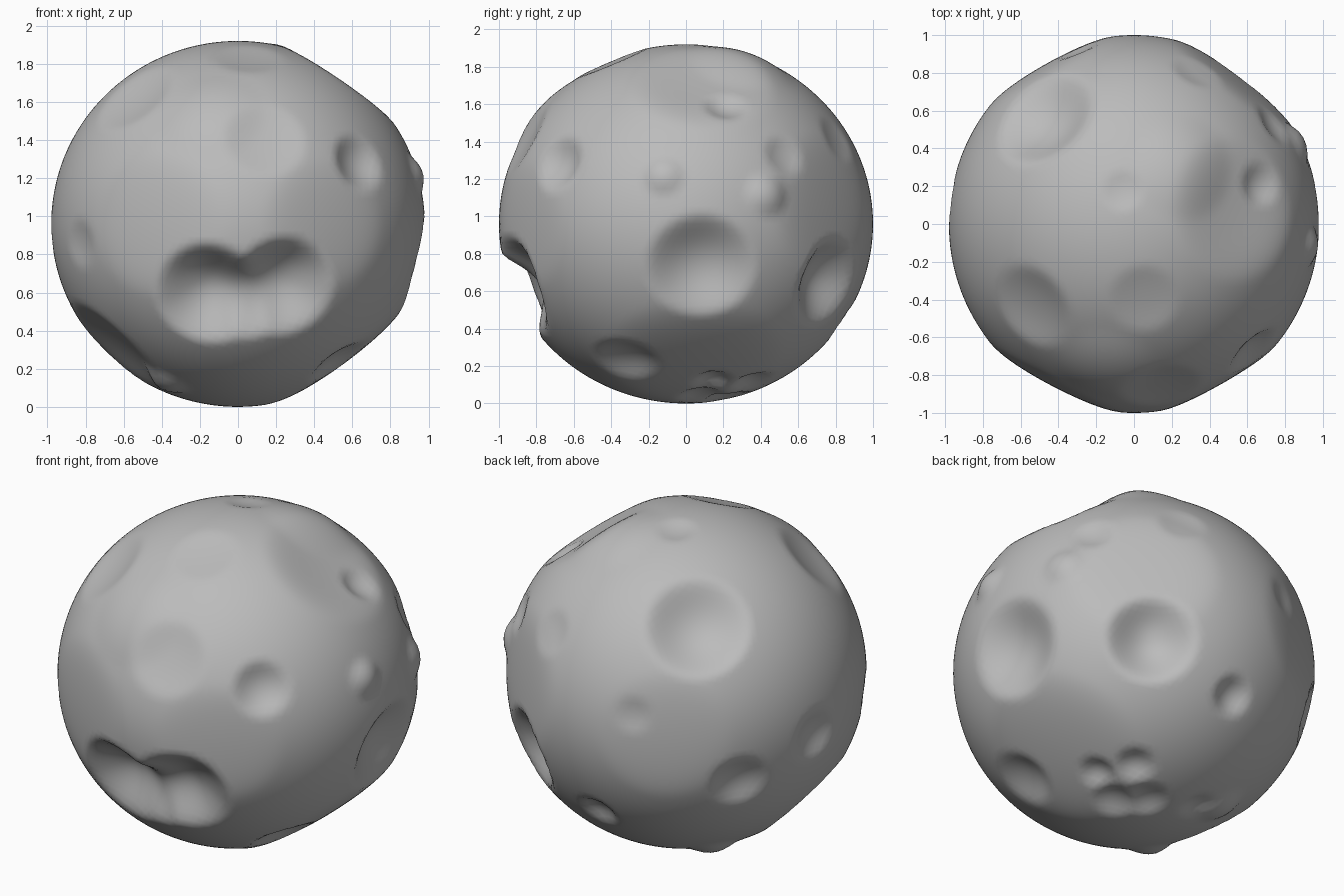
import bpy
import bmesh
from mathutils import Vector

if "Cube" in bpy.data.objects:
    bpy.data.objects.remove(bpy.data.objects["Cube"], do_unlink=True)

# Each entry: direction from the centre, radius, depth (negative = raised)
FLATS = [
    ((.53, .08, .76), .39, .065),
    ((.55, .04, -.73), .48, .05),
    ((.57, .76, .1), .42, .045),
    ((-.46, .85, .05), .38, .03),
    ((-.43, -.84, 0), .4, .035),
    ((.47, -.85, 0), .36, .03),
]
CRATERS = [
    # front mouth-like hollow
    ((-.15, -.85, -.37), .29, .19),
    ((.04, -.85, -.38), .25, .14),
    ((.23, -.85, -.33), .28, .17),
    # front and upper side
    ((.63, -.66, .33), .16, .06),
    ((.14, -.84, .45), .22, .035),
    ((-.54, -.43, .68), .24, .05),
    ((-.8, -.5, -.1), .13, .02),
    ((.05, -.38, .87), .19, .025),
    ((-.06, .17, .94), .11, .02),
    ((-.47, .55, .62), .29, .13),
    ((.68, .21, .65), .12, .035),
    ((.33, .78, .46), .14, .02),
    # left flank and back
    ((.93, .08, -.23), .29, .13),
    ((.515, .75, -.32), .25, .15),
    ((.76, .53, .38), .12, .03),
    ((0, .74, -.48), .12, .05),
    ((-.77, .57, -.25), .17, .06),
    ((-.93, .13, -.07), .16, .055),
    ((-.3, .93, .18), .11, .015),
    # underside
    ((-.65, -.2, -.66), .32, .075),
    ((.52, -.31, -.74), .18, .055),
    ((.38, .14, -.87), .11, .045),
    ((.28, .34, -.85), .11, .045),
    ((.21, .08, -.94), .13, .045),
    ((.09, .2, -.94), .13, .045),
    ((-.2, .28, -.9), .1, .03),
]
BUMPS = [
    ((.95, -.12, .27), .12, -.035),
    ((.86, .42, .16), .13, -.035),
    ((-.38, -.3, -.84), .14, -.035),
    ((-.38, .28, -.84), .14, -.035),
    ((-.15, -.77, .61), .3, -.02),
    ((.27, .3, .88), .3, -.028),
]
RADII = Vector((.98, 1, .96))


def prepare(features):
    return [(Vector(d).normalized(), r, h) for d, r, h in features]


def dish(direction, feature, sharpness):
    """Bowl depth of one feature along a unit direction."""
    axis, radius, depth = feature
    t = (direction - axis).length_squared / (radius * 1.05) ** 2
    return depth * (1 - t) ** sharpness * (1 + t / 2) if t < 1 else 0


def merged(direction, features):
    """Blend overlapping bowls softly instead of leaving a ridge."""
    return sum(dish(direction, f, 1.6) ** 4 for f in features) ** .25


flats, craters, bumps = map(prepare, (FLATS, CRATERS, BUMPS))

# Dented rock body
bm = bmesh.new()
bmesh.ops.create_icosphere(bm, subdivisions=6, radius=1)
for v in bm.verts:
    n = v.co.normalized()
    sunk = sum(dish(n, f, 2) for f in flats + bumps) + merged(n, craters)
    v.co = Vector(a * b for a, b in zip(n, RADII)) * (1 - sunk)

# Rest it on the ground
ground = min(v.co.z for v in bm.verts)
bmesh.ops.translate(bm, verts=bm.verts, vec=(0, 0, -ground))

for f in bm.faces:
    f.smooth = True
mesh = bpy.data.meshes.new("cratered_rock")
bm.to_mesh(mesh)
bm.free()
rock = bpy.data.objects.new("cratered_rock", mesh)
bpy.context.collection.objects.link(rock)

# Plain grey stone
stone = bpy.data.materials.new("grey_stone")
stone.use_nodes = True
grey = (.5, .5, .5, 1)
stone.diffuse_color = grey
stone.node_tree.nodes["Principled BSDF"].inputs["Base Color"].default_value = grey
mesh.materials.append(stone)
